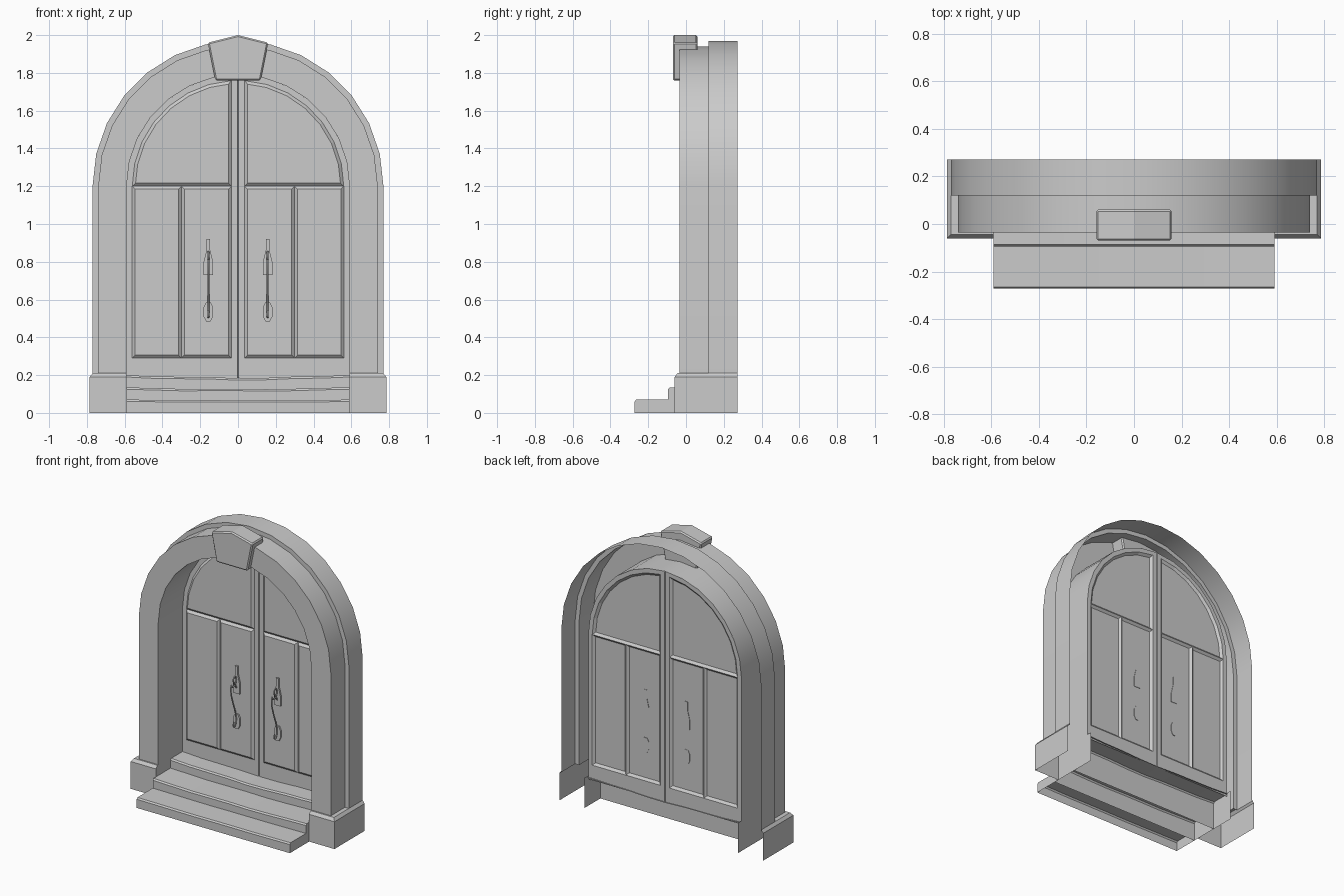
import bpy, bmesh
from math import cos, sin, pi, acos

if "Cube" in bpy.data.objects:
    bpy.data.objects.remove(bpy.data.objects["Cube"])

BACK, DOOR = 0.272, 0.232     # rear edge of the shell, plane of the door
SPRING = 1.2                  # height where the arch begins
SEG = 14                      # sides of the arch


def finish(name, bm, angle=None):
    bmesh.ops.remove_doubles(bm, verts=bm.verts, dist=0.0005)
    bmesh.ops.recalc_face_normals(bm, faces=bm.faces)
    me = bpy.data.meshes.new(name)
    bm.to_mesh(me)
    bm.free()
    ob = bpy.data.objects.new(name, me)
    bpy.context.collection.objects.link(ob)
    if angle:
        bpy.ops.object.select_all(action='DESELECT')
        ob.select_set(True)
        bpy.context.view_layer.objects.active = ob
        bpy.ops.object.shade_smooth_by_angle(angle=angle)
    return ob


def loft(bm, loops):
    rows = [[bm.verts.new(p) for p in loop] for loop in loops]
    for a, b in zip(rows, rows[1:]):
        for i in range(len(a) - 1):
            bm.faces.new((a[i], a[i + 1], b[i + 1], b[i]))
    return rows


def prism(name, outline, y0, y1, bevel=0.0):
    bm = bmesh.new()
    ring = outline + outline[:1]
    rows = loft(bm, [[(x, y, z) for x, z in ring] for y in (y0, y1)])
    for row in rows:
        bm.faces.new(row[:-1])
    ob = finish(name, bm)
    if bevel:
        m = ob.modifiers.new("edge", 'BEVEL')
        m.width, m.segments = bevel, 1
    return ob


def mirror(ob):
    ob.modifiers.new("mirror", 'MIRROR')
    return ob


# Arched stone surround, an open-backed shell following the arch
def arch_loop(r, y):
    arc = [(r * cos(pi * k / SEG), y, SPRING + r * sin(pi * k / SEG)) for k in range(SEG + 1)]
    return [(r, y, 0.2)] + arc + [(-r, y, 0.2)]


bm = bmesh.new()
loft(bm, [arch_loop(r, y) for r, y in ((.59, DOOR), (.59, -.035), (.74, -.035),
                                       (.74, .12), (.77, .12), (.77, BACK))])
finish("arch_surround", bm, 0.5)


# Plinths with a chamfered top
def plan(outer, front, z):
    return [(.59, BACK, z), (.59, front, z), (outer, front, z), (outer, BACK, z)]


bm = bmesh.new()
loft(bm, [plan(.785, -.06, 0), plan(.785, -.06, .19), plan(.77, -.045, .21)])
ledge = [(.59, -.045), (.77, -.045), (.77, .12), (.74, .12), (.74, -.035), (.59, -.035)]
bm.faces.new([bm.verts.new((x, y, .21)) for x, y in ledge])
mirror(finish("plinth", bm))

# Keystone
prism("keystone", [(-.12, 1.76), (.12, 1.76), (.16, 1.96), (0, 2.0), (-.16, 1.96)],
      -.07, .06, .008)


# Worn steps, hollow underneath
def step(name, y0, y1, h, sag):
    bm = bmesh.new()
    loops = []
    for i in range(9):
        t = -1 + i / 4
        top = h - sag * (1 - t * t) * (1 + .25 * sin(7 * t + y0 * 9))
        loops.append([(.59 * t, y, z) for y, z in
                      ((y0, 0), (y0, top - .01), (y0 + .008, top), (y1, top))])
    rows = loft(bm, loops)
    for row in (rows[0], rows[-1]):
        bm.faces.new(row + [bm.verts.new((row[0].co.x, y1, 0))])
    finish(name, bm)


step("lower_step", -.272, -.095, .07, .003)
step("middle_step", -.095, .1, .135, .009)
step("threshold", .1, DOOR + .01, .2, .014)

# Door leaf: flat sheet with raised bevelled panels, mirrored to a pair
bm = bmesh.new()


def face(*pts):
    return bm.faces.new([bm.verts.new((x, DOOR, z)) for x, z in pts])


def rect(x0, x1, z0, z1):
    return face((x0, z0), (x1, z0), (x1, z1), (x0, z1))


def quarter(r, x_end, n=SEG // 2):
    a = acos(x_end / r)
    return [(r * cos(a * k / n), SPRING + r * sin(a * k / n)) for k in range(n + 1)]


IN, MID, OUT, LOW, FOOT, GAP = .035, .3, .56, .29, .185, .003
rim, top = quarter(.59, GAP), quarter(OUT, IN)
rect(GAP, IN, FOOT, SPRING)
rect(OUT, .59, FOOT, SPRING)
rect(IN, OUT, FOOT, LOW)
face((GAP, SPRING), (IN, SPRING), top[-1], rim[-1])
for k in range(SEG // 2):
    face(top[k], rim[k], rim[k + 1], top[k + 1])
panels = [rect(IN, MID, LOW, SPRING), rect(MID, OUT, LOW, SPRING), face((IN, SPRING), *top)]
# narrow meeting groove between the leaves
for za, zb in ((FOOT, SPRING), (SPRING, rim[-1][1])):
    bm.faces.new([bm.verts.new(p) for p in ((0, DOOR + .006, za), (GAP, DOOR, za),
                                            (GAP, DOOR, zb), (0, DOOR + .006, zb))])
bm.normal_update()
bmesh.ops.inset_individual(bm, faces=panels, thickness=.016, depth=.014, use_even_offset=True)
mirror(finish("door_leaf", bm))

# Handles: two back plates and a scrolled pull
HX = .157
PY = DOOR - .014
upper = [(-.025, .73), (.025, .73), (.025, .80), (.01, .86), (.01, .92),
         (-.01, .92), (-.01, .86), (-.025, .80)]
lower = [(-.012, .485), (.012, .485), (.025, .51), (.025, .56), (.012, .585),
         (-.012, .585), (-.025, .56), (-.025, .51)]
for name, shape in (("handle_upper_plate", upper), ("handle_lower_plate", lower)):
    mirror(prism(name, [(x + HX, z) for x, z in shape], PY - .012, PY + .003))

pull = [(PY - .01, .77), (PY - .03, .80), (PY - .05, .83), (PY - .035, .86), (PY - .012, .84),
        (PY - .02, .80), (PY - .055, .78), (PY - .07, .82), (PY - .075, .76), (PY - .05, .68),
        (PY - .02, .60), (PY - .012, .54), (PY - .03, .50), (PY - .05, .515), (PY - .04, .54)]
for side, s in (("left", -1), ("right", 1)):
    cu = bpy.data.curves.new("handle_pull_" + side, 'CURVE')
    cu.dimensions = '3D'
    cu.bevel_depth, cu.bevel_resolution, cu.use_fill_caps = .005, 1, True
    sp = cu.splines.new('NURBS')
    sp.points.add(len(pull) - 1)
    for p, (y, z) in zip(sp.points, pull):
        p.co = (s * HX, y, z, 1)
    sp.order_u, sp.use_endpoint_u, sp.resolution_u = 3, True, 3
    bpy.context.collection.objects.link(bpy.data.objects.new("handle_pull_" + side, cu))
